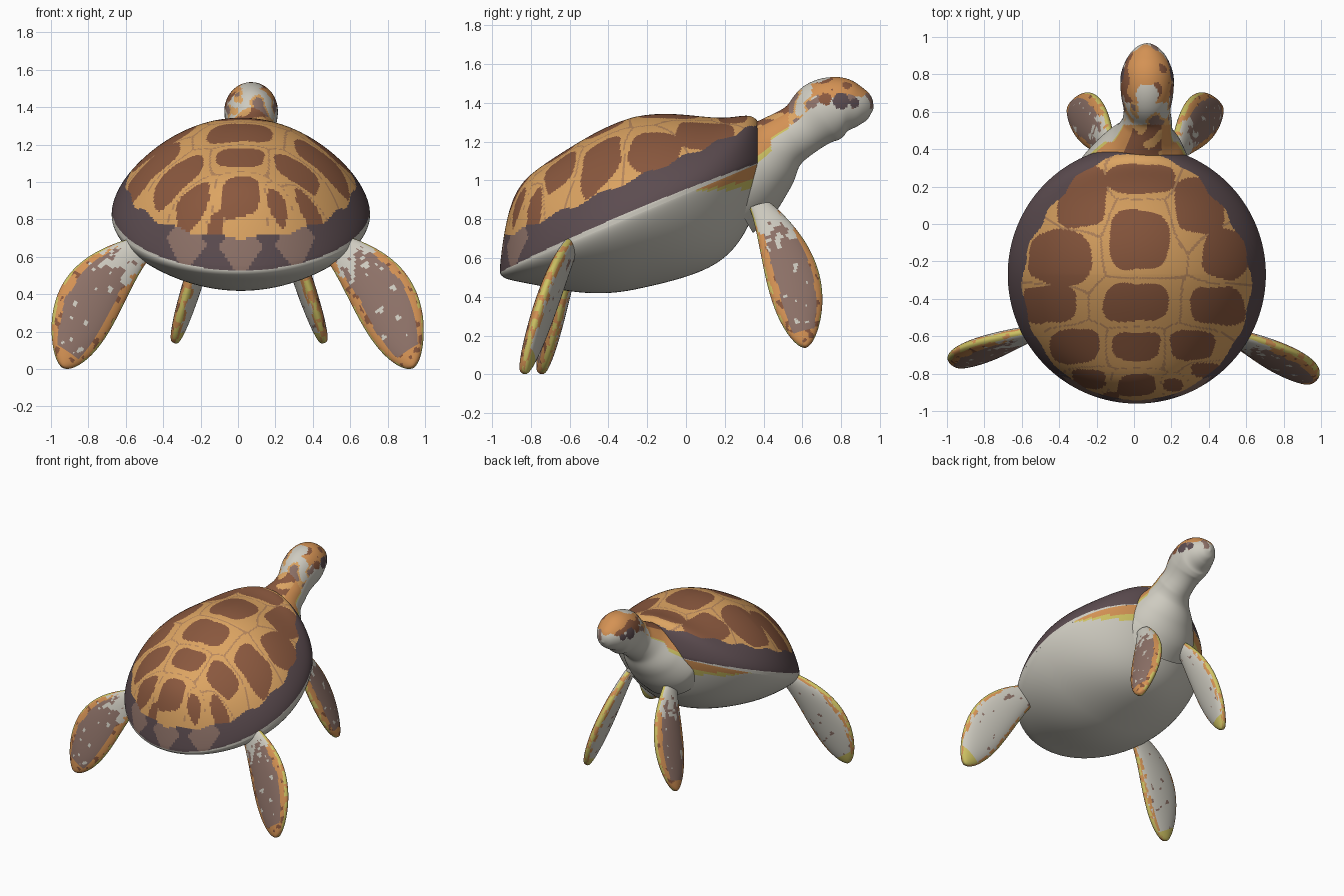
import bpy, bmesh
from math import sin, cos, pi, hypot, sqrt
from mathutils import Vector, noise

cube = bpy.data.objects.get("Cube")
if cube:
    bpy.data.objects.remove(cube, do_unlink=True)

# Palette (sRGB bytes, converted to linear)
PALETTE = {
    "tan": (220, 164, 98), "brown": (138, 88, 62), "dark_rim": (92, 76, 80),
    "cream": (206, 203, 192), "yellow": (208, 196, 100), "mauve": (142, 114, 104),
    "orange": (212, 146, 84), "seam": (182, 134, 92),
}
NAMES = list(PALETTE)
MATS = []
for label, rgb in PALETTE.items():
    lin = [((c / 255 + 0.055) / 1.055) ** 2.4 for c in rgb] + [1]
    mat = bpy.data.materials.new(label)
    mat.use_nodes = True
    mat.diffuse_color = lin
    bsdf = mat.node_tree.nodes["Principled BSDF"]
    bsdf.inputs["Base Color"].default_value = lin
    bsdf.inputs["Roughness"].default_value = 0.8
    MATS.append(mat)


def loft(name, rings, rule):
    """Skin closed rings; rule(centre, u, angle) names each face's colour."""
    bm = bmesh.new()
    rows = [[bm.verts.new(p) for p in ring] for ring in rings]
    n, m = len(rows[0]), len(rows) - 1
    for i in range(m):
        for j in range(n):
            k = (j + 1) % n
            f = bm.faces.new((rows[i][j], rows[i][k], rows[i + 1][k], rows[i + 1][j]))
            colour = rule(f.calc_center_median(), (i + 0.5) / m, 2 * pi * (j + 0.5) / n)
            f.material_index = NAMES.index(colour)
    for row, u in ((rows[0], 0), (rows[-1], 1)):
        f = bm.faces.new(row)
        f.material_index = NAMES.index(rule(f.calc_center_median(), u, pi / 2))
    bmesh.ops.recalc_face_normals(bm, faces=bm.faces)
    mesh = bpy.data.meshes.new(name)
    bm.to_mesh(mesh)
    bm.free()
    for mat in MATS:
        mesh.materials.append(mat)
    obj = bpy.data.objects.new(name, mesh)
    bpy.context.collection.objects.link(obj)
    bpy.ops.object.select_all(action="DESELECT")
    obj.select_set(True)
    bpy.context.view_layer.objects.active = obj
    bpy.ops.object.shade_smooth_by_angle(angle=0.6)


def blotch(p, scale):
    return noise.noise(Vector(p) * scale)


# Shell and belly share a tilted round rim
CX, CY, R = 0.015, -0.27, 0.69


def rim_z(y):
    return 0.93 + 0.42 * y


def dome_ring(s, height, count):
    ring = []
    for j in range(count):
        a = 2 * pi * j / count
        x, y = CX + R * s * cos(a), CY + R * s * sin(a)
        ring.append((x, y, rim_z(y) + height(s, s * sin(a))))
    return ring


def shell_height(s, v):
    crown = 0.49 * (1 - s * s) ** 0.7
    tilt = (0.14 if v > 0 else 0.1) * v * (1 - s ** 6)
    return 0.02 + crown - tilt + 0.28 * v ** 4 * (1 - s ** 12)


def belly_height(s, v):
    chest = 0.2 * max(v, 0) ** 2 * (1 - s ** 6)
    return -0.38 * (1 - s * s) ** 0.7 - 0.15 * v * (1 - s ** 4) - chest


# Scutes in plan: x, y, half width, half length
SCUTES = [
    (0.04, 0.24, 0.17, 0.08), (0.03, -0.08, 0.15, 0.16), (0.01, -0.42, 0.17, 0.1),
    (0.01, -0.65, 0.13, 0.075), (0.01, -0.86, 0.1, 0.055), (-0.12, -0.92, 0.04, 0.02),
    (-0.28, 0.14, 0.13, 0.16), (-0.39, -0.18, 0.16, 0.14), (-0.45, -0.43, 0.14, 0.1),
    (-0.31, -0.65, 0.13, 0.09), (-0.24, -0.83, 0.09, 0.05),
    (0.35, 0.1, 0.13, 0.15), (0.5, -0.16, 0.12, 0.13), (0.45, -0.44, 0.14, 0.1),
    (0.31, -0.65, 0.12, 0.08), (0.21, -0.86, 0.05, 0.035), (0.38, -0.78, 0.08, 0.04),
]


def shell_colour(c, u, a):
    h, v = c.z - rim_z(c.y), (c.y - CY) / R
    if h < 0.03 * (1 - v * v):
        return "cream"
    if h < 0.19 + 0.02 * v + 0.01 * sin(a * 17):
        patch = abs(((a * 14 / (2 * pi)) % 1) - 0.5)
        return "mauve" if v < -0.75 and patch < 0.4 - 2.5 * abs(h - 0.12) else "dark_rim"
    wob = 0.2 * blotch(c, 6)
    dist = sorted(((abs(c.x - x) / w) ** 3 + (abs(c.y - y) / d) ** 3) ** (1 / 3)
                  for x, y, w, d in SCUTES)
    if dist[0] < 1.03 + wob:
        return "brown"
    return "seam" if dist[1] - dist[0] < 0.07 else "tan"


STEPS = 100
profile = [sin(pi / 2 * (1 - i / STEPS)) for i in range(STEPS)] + [0.004]
rings = [dome_ring(1, lambda s, v, k=k: 0.005 * k, 300) for k in range(4)]
rings += [dome_ring(s, shell_height, 300) for s in profile]
loft("shell", rings, shell_colour)


def belly_colour(c, u, a):
    depth, v = rim_z(c.y) - c.z, (c.y - CY) / R
    strip = 0.25 * (v - 0.42) + 0.02 * blotch(c, 8)
    if v > 0.4 and depth < strip:
        return "orange" if depth < 0.65 * strip else "yellow"
    return "cream"


rings = [dome_ring(sin(pi / 2 * (1 - i / 40)), belly_height, 128) for i in range(40)]
loft("belly", rings + [dome_ring(0.01, belly_height, 128)], belly_colour)

# Neck and head: y, z, half width, half height
SPINE = [Vector(p) for p in [
    (0.2, 0.98, 0.33, 0.29), (0.3, 1.04, 0.3, 0.265), (0.4, 1.115, 0.235, 0.21),
    (0.49, 1.195, 0.155, 0.155), (0.6, 1.27, 0.125, 0.14), (0.7, 1.35, 0.14, 0.165),
    (0.8, 1.385, 0.14, 0.15), (0.89, 1.38, 0.105, 0.105), (0.945, 1.37, 0.055, 0.06),
    (0.965, 1.365, 0.005, 0.005)]]


def spline(pts, per):
    out = []
    for i in range(len(pts) - 1):
        p0, p1, p2, p3 = pts[max(i - 1, 0)], pts[i], pts[i + 1], pts[min(i + 2, len(pts) - 1)]
        for k in range(per):
            t = k / per
            out.append(0.5 * (2 * p1 + (p2 - p0) * t + (2 * p0 - 5 * p1 + 4 * p2 - p3) * t * t
                              + (3 * p1 - p0 - 3 * p2 + p3) * t ** 3))
    return out + [pts[-1]]


def head_colour(c, u, a):
    side, spot = sin(a), blotch(c, 14)
    if c.y < 0.53:
        if side > 0.8:
            return "brown" if spot > -0.15 else "tan"
        edge = 0.1 if c.y < 0.44 else 0.35
        return "orange" if side > edge else "yellow" if side > edge - 0.08 else "cream"
    # Eyes, brow patches and the pale crown spot
    if hypot(c.y - 0.8, c.z - 1.41) < 0.042 or hypot(c.y - 0.87, c.z - 1.4) < 0.025:
        return "dark_rim"
    if hypot(c.y - 0.72, c.z - 1.42) < 0.032:
        return "brown"
    if hypot(c.x - 0.07, c.y - 0.69) < 0.06 and side > 0.5:
        return "cream"
    if c.y < 0.65:
        if side < 0.35:
            return "cream"
        return "mauve" if spot > 0.25 else "tan" if spot > -0.05 else "cream"
    if c.z > 1.43 + 0.04 * spot:
        return "brown" if blotch(c, 11) > 0.22 else "orange"
    return "mauve" if c.z > 1.37 and spot > 0.25 else "cream"


path = spline(SPINE, 14)
rings = []
for i, p in enumerate(path):
    d = path[min(i + 4, len(path) - 1)] - path[max(i - 4, 0)]
    d = Vector((0, d[0], d[1])).normalized()
    up = Vector((0, -d.z, d.y))
    centre = Vector((0.07 * min(1, max(0, (p[0] - 0.3) / 0.25)), p[0], p[1]))
    rings.append([centre + Vector((p[2] * cos(a), 0, 0)) + up * p[3] * sin(a)
                  for a in (2 * pi * j / 96 for j in range(96))])
loft("head_and_neck", rings, head_colour)


# Flippers: leaf-shaped blades, patterned outside and pale inside
def flipper(name, root, tip, broad, out, width, thick, bow):
    root, tip, broad, out = map(Vector, (root, tip, broad, out))
    along = (tip - root).normalized()
    broad = (broad - along * broad.dot(along)).normalized()
    out = (out - along * out.dot(along) - broad * out.dot(broad)).normalized()
    rings = []
    for i in range(71):
        t = sin(pi / 2 * i / 70)
        leaf = (0.4 + 0.6 * sin(pi * 0.9 * t)) * sqrt(max(1 - t ** 8, 0.0005))
        c = root.lerp(tip, t) + broad * bow * sin(pi * t ** 0.8)
        rings.append([c + broad * width * leaf * cos(a) + out * thick * sqrt(leaf) * sin(a)
                      for a in (2 * pi * j / 96 for j in range(96))])

    def colour(c, u, a):
        t = sin(pi / 2 * u)
        spot = blotch(c, 24)
        edge = abs(cos(a)) + 0.06 * blotch(c, 12)
        if edge > 0.93:
            return "yellow" if spot > -0.2 else "orange"
        if sin(a) < 0:
            if edge > 0.8 and spot > -0.1:
                return "orange"
            return "yellow" if t > 0.9 else "mauve" if spot > 0.52 else "cream"
        if t < 0.35 and spot > 4 * t - 0.9:
            return "cream"
        if edge > 0.7 or t > 0.9:
            return "orange" if spot < 0.25 else "brown"
        return "cream" if spot < -0.48 else "mauve"

    loft(name, rings, colour)


flipper("left_front_flipper", (0.48, -0.58, 0.68), (0.94, -0.84, 0.01), (0.81, 0, 0.59),
        (0.2, -1, 0.2), 0.172, 0.052, 0.08)
flipper("right_front_flipper", (-0.5, -0.57, 0.66), (-0.94, -0.75, 0.01), (-0.81, 0, 0.59),
        (-0.2, -1, 0.2), 0.172, 0.052, 0.08)
flipper("left_back_flipper", (0.23, 0.38, 0.87), (0.46, 0.62, 0.14), (-0.25, 0.94, 0.34),
        (1, 0, 0.3), 0.14, 0.05, 0.05)
flipper("right_back_flipper", (-0.13, 0.38, 0.87), (-0.34, 0.62, 0.14), (0.25, 0.94, 0.34),
        (-1, 0, 0.3), 0.14, 0.05, 0.05)
